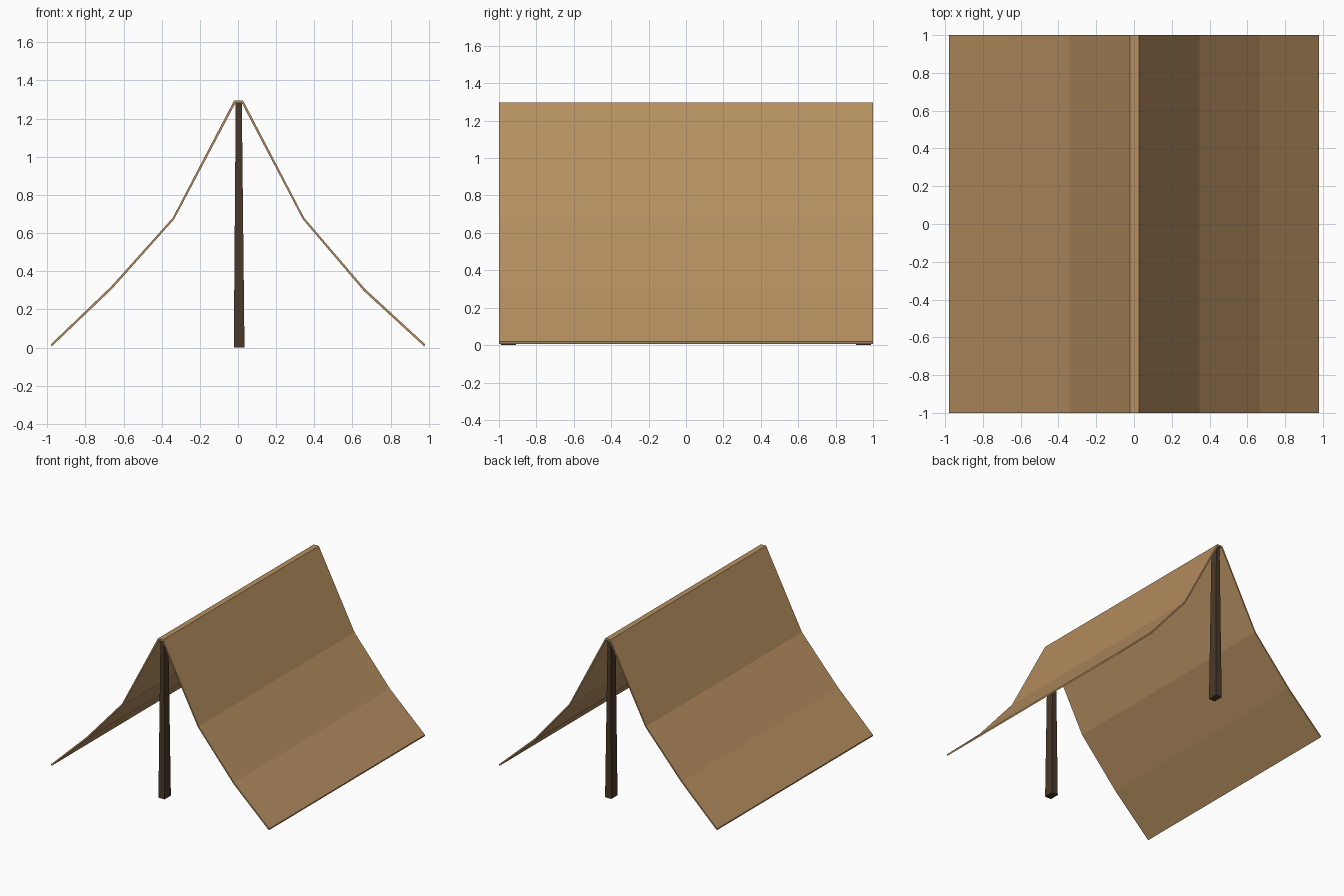
import bpy, bmesh

if "Cube" in bpy.data.objects:
    bpy.data.objects.remove(bpy.data.objects["Cube"])


def material(name, col):
    m = bpy.data.materials.new(name)
    m.diffuse_color = (*col, 1)
    m.use_nodes = True
    m.node_tree.nodes["Principled BSDF"].inputs["Base Color"].default_value = m.diffuse_color
    return m


canvas = material("tan canvas", (0.47, 0.275, 0.118))
wood = material("dark wood", (0.068, 0.041, 0.022))


def loft(name, ring_a, ring_b, mat):
    """Solid between two matching closed rings of points."""
    bm = bmesh.new()
    a = [bm.verts.new(p) for p in ring_a]
    b = [bm.verts.new(p) for p in ring_b]
    n = len(a)
    for i in range(n):
        j = (i + 1) % n
        bm.faces.new((a[i], a[j], b[j], b[i]))
    caps = [bm.faces.new(a), bm.faces.new(b[::-1])]
    bmesh.ops.triangulate(bm, faces=caps)
    bmesh.ops.recalc_face_normals(bm, faces=bm.faces)
    me = bpy.data.meshes.new(name)
    bm.to_mesh(me)
    bm.free()
    me.materials.append(mat)
    ob = bpy.data.objects.new(name, me)
    bpy.context.collection.objects.link(ob)
    return ob


# Sagging cloth: outer and inner profile, extruded front to back
outer = [(-0.98, 0.018), (-0.665, 0.32), (-0.342, 0.68), (-0.02, 1.296),
         (0.026, 1.296), (0.347, 0.68), (0.665, 0.308), (0.98, 0.018)]
inner = [(0.977, 0.005), (0.66, 0.296), (0.34, 0.672), (0.02, 1.282),
         (-0.013, 1.282), (-0.335, 0.672), (-0.66, 0.308), (-0.977, 0.005)]
profile = outer + inner
loft("tent_cloth", [(x, -1, z) for x, z in profile],
     [(x, 1, z) for x, z in profile], canvas)


# Tapered square poles under each end of the ridge
def rect(cx, cy, hx, hy, z):
    return [(cx - hx, cy - hy, z), (cx + hx, cy - hy, z),
            (cx + hx, cy + hy, z), (cx - hx, cy + hy, z)]


for name, y in (("front_pole", -0.95), ("back_pole", 0.95)):
    loft(name, rect(0.006, y, 0.028, 0.04, 0),
         rect(0.004, y, 0.016, 0.028, 1.284), wood)
